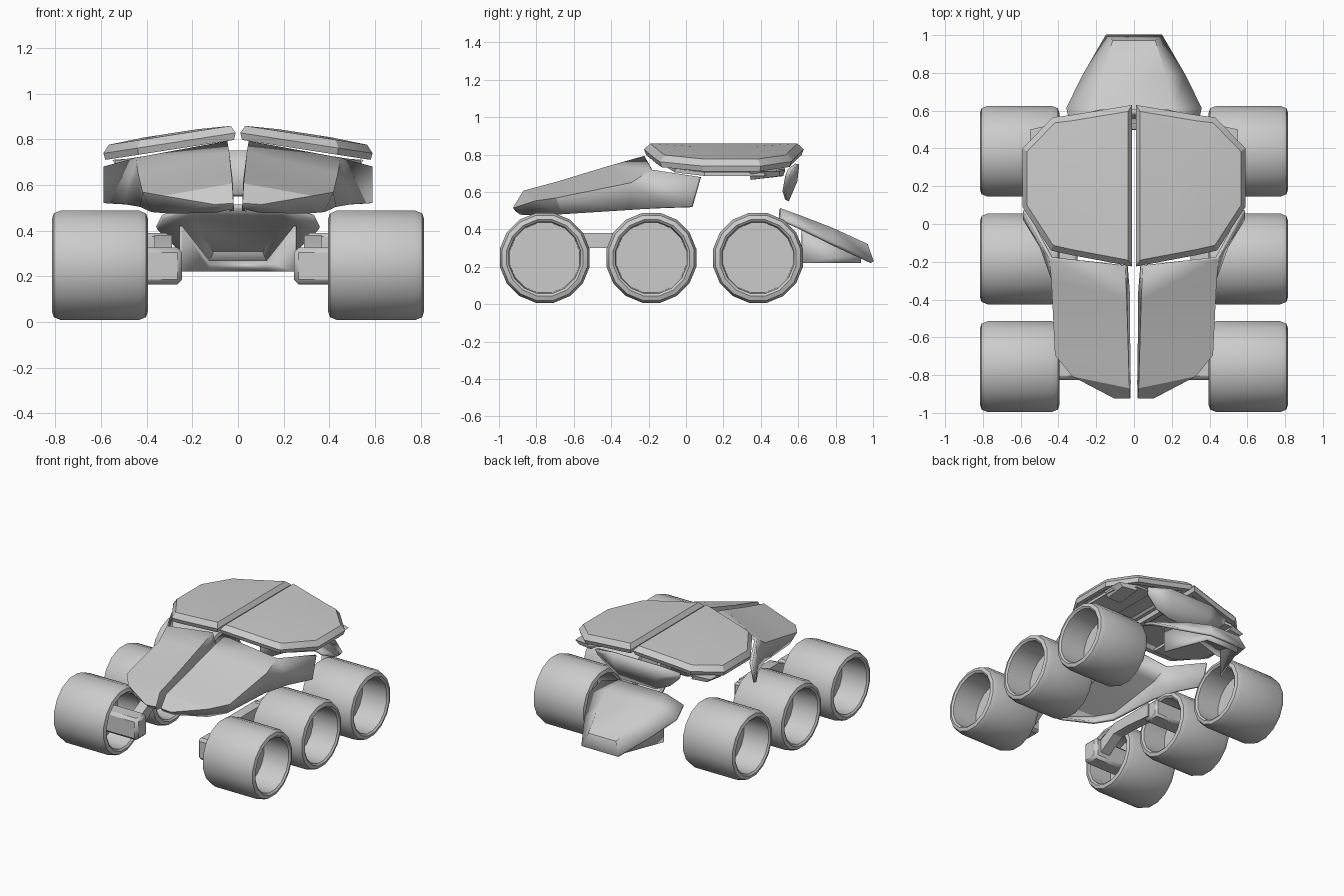
import bpy, bmesh, math
from mathutils import Vector

if "Cube" in bpy.data.objects:
    bpy.data.objects.remove(bpy.data.objects["Cube"])


def make(name, bm, thick=0.0, mirror=True, bevel=0.0, angle=30):
    bmesh.ops.remove_doubles(bm, verts=bm.verts, dist=0.0005)
    bmesh.ops.recalc_face_normals(bm, faces=bm.faces)
    me = bpy.data.meshes.new(name)
    bm.to_mesh(me)
    bm.free()
    ob = bpy.data.objects.new(name, me)
    bpy.context.collection.objects.link(ob)
    bpy.ops.object.select_all(action='DESELECT')
    ob.select_set(True)
    bpy.context.view_layer.objects.active = ob
    bpy.ops.object.shade_smooth_by_angle(angle=math.radians(angle))
    if thick:
        m = ob.modifiers.new("thickness", 'SOLIDIFY')
        m.thickness, m.offset = thick, 0
    if bevel:
        m = ob.modifiers.new("bevel", 'BEVEL')
        m.width, m.segments = bevel, 1
    if mirror:
        ob.modifiers.new("mirror", 'MIRROR')
    return ob


def loft(rows, closed=False, caps=False):
    """Skin rows of points; optionally close each row and cap both ends."""
    bm = bmesh.new()
    vs = [[bm.verts.new(p) for p in r] for r in rows]
    n = len(rows[0])
    for a, b in zip(vs, vs[1:]):
        for i in range(n if closed else n - 1):
            j = (i + 1) % n
            bm.faces.new((a[i], a[j], b[j], b[i]))
    if caps:
        bm.faces.new(vs[0])
        bm.faces.new(vs[-1])
    return bm


def box(name, x, y, z, bevel=0.0):
    bm = loft([[(x[0], y[0], h), (x[1], y[0], h), (x[1], y[1], h), (x[0], y[1], h)] for h in z],
              True, True)
    return make(name, bm, bevel=bevel)


# Wheels: lathed barrels, hollow on both sides with a central web
tyre = [(.61, 0), (.61, .19), (.805, .195), (.815, .208), (.807, .232), (.775, .245), (.435, .245),
        (.403, .232), (.395, .208), (.405, .195), (.58, .19), (.58, 0)]
SIDES = 16
for tag, cy in (("front", -.755), ("middle", -.185), ("rear", .385)):
    rows = []
    for k in range(SIDES + 1):
        a = 2 * math.pi * (k + .5) / SIDES
        rows.append([(x, cy + r * math.cos(a), .248 + r * math.sin(a)) for x, r in tyre])
    make(tag + "_wheels", loft(rows), angle=35)

# Split hood: rows run inner lower edge, ridge, outer crease, outer lower edge
hood = [
    [(.026, -.905, .5), (.026, -.915, .52), (.1, -.915, .515), (.09, -.88, .485)],
    [(.027, -.84, .485), (.03, -.865, .6), (.32, -.80, .55), (.29, -.77, .48)],
    [(.03, -.62, .53), (.036, -.68, .65), (.41, -.69, .565), (.37, -.66, .485)],
    [(.032, -.36, .61), (.044, -.4, .735), (.43, -.29, .645), (.42, -.3, .505)],
    [(.045, -.2, .67), (.052, -.22, .785), (.44, -.18, .715), (.49, -.12, .515)],
]
bm = loft(hood)
# side wing trailing back from the last outer edge, and the closed nose tip
w = [bm.verts.new(p) for p in ((.58, .075, .68), (.58, .03, .52))]
bm.verts.ensure_lookup_table()
bm.faces.new((bm.verts[18], bm.verts[19], w[1], w[0]))
bm.faces.new([bm.verts[i] for i in (0, 1, 2, 3)])
make("hood_half", bm, thick=.02)

# Split roof: faceted slab sloping outwards, bevelled on both faces
outline = [(.01, .63), (.33, .577), (.43, .565), (.59, .4), (.59, .09), (.44, -.14),
           (.33, -.165), (.01, -.225)]
centre = Vector((.29, .2))


def roof_ring(scale, dz):
    out = []
    for p in outline:
        q = centre + (Vector(p) - centre) * scale
        out.append((q.x, q.y, .83 - .155 * q.x + dz))
    return out


make("roof_half", loft([roof_ring(.8, -.015), roof_ring(.86, -.03), roof_ring(.97, -.03),
                        roof_ring(1, 0), roof_ring(.92, .034), roof_ring(.4, .042)], True, True))

# Roof liner strips and the brackets hanging from them
liner = [[(x, y0, z), (x, y1, z), (x, y1, z - .02), (x, y0, z - .02)]
         for x, y0, y1, z in ((.26, -.1, .5, .75), (.42, -.06, .53, .725), (.54, .1, .42, .706))]
make("roof_liner", loft(liner, True, True))
bracket = [[(.42, .34, .72), (.55, .34, .71), (.55, .5, .71), (.42, .53, .72)],
           [(.41, .345, .665), (.52, .345, .665), (.52, .5, .685), (.41, .52, .685)]]
make("roof_bracket", loft(bracket, True, True))

# Rear window panel: bowed plate under the back of the roof
panel = [[(-.34, .555, .72), (-.18, .595, .75), (.18, .595, .75), (.34, .555, .72)],
         [(-.33, .54, .68), (-.17, .585, .66), (.17, .585, .66), (.33, .54, .68)],
         [(-.24, .525, .6), (-.14, .54, .555), (.14, .54, .555), (.24, .525, .6)]]
make("rear_panel", loft(panel), thick=.022, mirror=False)

# Tail cover: sloping plate with folded edges
tail = []
for side, s in ((-1, 1), (-1, 0), (1, 0), (1, 1)):
    if s:
        tail.append([(side * .33, .5, .46), (side * .355, .61, .41),
                     (side * .27, .78, .325), (side * .145, .995, .225)])
    else:
        tail.append([(side * .19, .5, .505), (side * .2, .61, .465),
                     (side * .17, .78, .4), (side * .11, .965, .315)])
bm = loft(tail)
bm.faces.new([bm.verts.new(r[-1]) for r in tail])
make("tail_cover", bm, thick=.02, mirror=False)

# Tail skirt: walls dropping from the cover around the back
skirt = [[(s * x, y, t), (s * x, y, .22)] for s, x, y, t in
         ((-1, .25, .62, .42), (-1, .13, .93, .27), (1, .13, .93, .27), (1, .25, .62, .42))]
make("tail_skirt", loft(skirt), thick=.012, mirror=False)

# Suspension: axle blocks joined by a cranked rocker arm
box("front_axle_block", (.245, .59), (-.825, -.695), (.165, .325), .02)
box("middle_axle_block", (.3, .59), (-.25, -.12), (.26, .39), .015)
path = [(-.72, .2, .3), (-.56, .3, .38), (-.42, .3, .38), (-.2, .28, .38)]
make("rocker_arm", loft([[(.29, y, a), (.365, y, a), (.365, y, b), (.29, y, b)]
                         for y, a, b in path], True, True))
